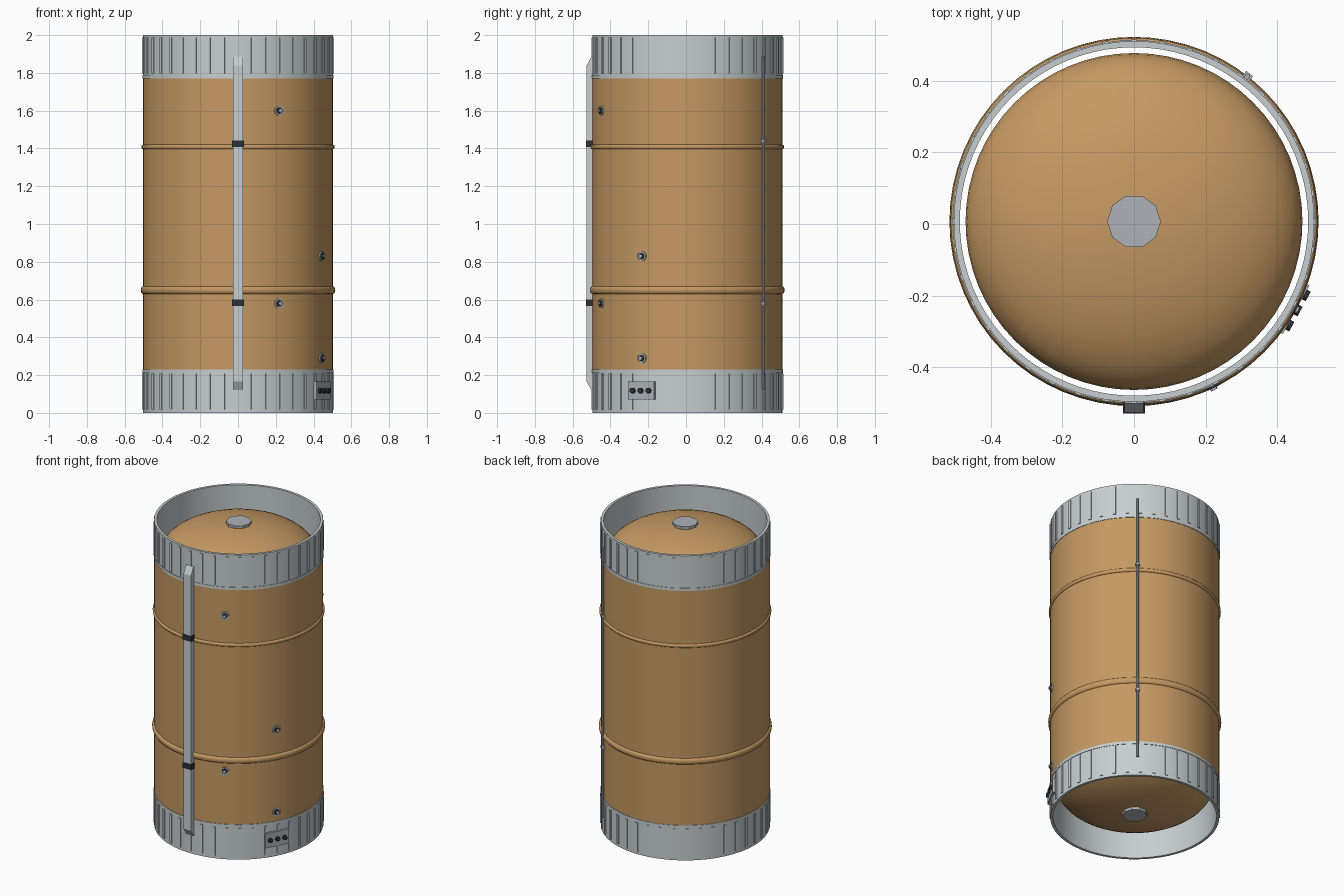
import bpy, bmesh
from math import radians, sin, cos, pi
from mathutils import Matrix, Vector

default = bpy.data.objects.get("Cube")
if default:
    bpy.data.objects.remove(default, do_unlink=True)

AXIS_Y = 0.007          # tank axis sits slightly behind the origin
R = 0.503               # outer tank radius


def material(name, rgb):
    m = bpy.data.materials.new(name)
    m.use_nodes = True
    m.diffuse_color = (*rgb, 1)
    m.node_tree.nodes["Principled BSDF"].inputs["Base Color"].default_value = (*rgb, 1)
    return m


TAN = material("tan insulation", (0.56, 0.32, 0.125))
LIGHT = material("light grey metal", (0.57, 0.62, 0.63))
GREY = material("mid grey metal", (0.42, 0.45, 0.48))
DARK = material("dark rubber", (0.025, 0.03, 0.035))


def finish(name, bm, mat, smooth=True):
    bmesh.ops.recalc_face_normals(bm, faces=bm.faces)
    mesh = bpy.data.meshes.new(name)
    bm.to_mesh(mesh)
    bm.free()
    mesh.materials.append(mat)
    obj = bpy.data.objects.new(name, mesh)
    bpy.context.collection.objects.link(obj)
    if smooth:
        bpy.ops.object.select_all(action='DESELECT')
        obj.select_set(True)
        bpy.context.view_layer.objects.active = obj
        bpy.ops.object.shade_smooth_by_angle(angle=radians(35))
    return obj


def lathe(name, profile, mat, segments=64, closed=True):
    """Revolve an (r, z) profile round the tank axis."""
    bm = bmesh.new()
    verts = [bm.verts.new((r, AXIS_Y, z)) for r, z in profile]
    edges = [bm.edges.new(pair) for pair in zip(verts, verts[1:])]
    if closed:
        edges.append(bm.edges.new((verts[-1], verts[0])))
    bmesh.ops.spin(bm, geom=verts + edges, cent=(0, AXIS_Y, 0), axis=(0, 0, 1),
                   angle=2 * pi, steps=segments, use_merge=True)
    bmesh.ops.remove_doubles(bm, verts=bm.verts, dist=1e-5)
    return finish(name, bm, mat)


def around(angle, radius, z):
    """Frame on the tank wall: local x points outward, y along the wall."""
    return (Matrix.Translation((0, AXIS_Y, 0)) @ Matrix.Rotation(radians(angle), 4, 'Z')
            @ Matrix.Translation((radius, 0, z)))


def add_box(bm, frame, size):
    bmesh.ops.create_cube(bm, size=1, matrix=frame @ Matrix.Diagonal((*size, 1)))


def add_disc(bm, frame, radius, depth, segments=12):
    """Cylinder whose axis points outward from the wall."""
    bmesh.ops.create_cone(bm, cap_ends=True, segments=segments, radius1=radius, radius2=radius,
                          depth=depth, matrix=frame @ Matrix.Rotation(pi / 2, 4, 'Y'))


def bump(z, half, height, steps=6):
    """Rounded ridge in the tank wall profile."""
    return [(R + height * sin(pi * i / steps), z - half * cos(pi * i / steps))
            for i in range(steps + 1)]


# Insulated outer wall with two ridges
wall = [(0.488, 0.225), (R, 0.225)] + bump(0.65, 0.02, 0.012) \
    + bump(1.408, 0.012, 0.009) + [(R, 1.775), (0.488, 1.775)]
lathe("outer_wall", wall, TAN)

# Inner tank with a shallow dome at each end
arc = [(0.47 * sin(pi / 2 * i / 12), 0.205 * cos(pi / 2 * i / 12)) for i in range(13)]
tank = [(r, 1.77 + h) for r, h in arc] + [(r, 0.23 - h) for r, h in reversed(arc)]
lathe("inner_tank", tank, TAN, closed=False)

# Ten-sided hatch on each dome
for name, z in (("top_hatch", 1.975), ("bottom_hatch", 0.025)):
    bm = bmesh.new()
    bmesh.ops.create_cone(bm, cap_ends=True, segments=10, radius1=0.075, radius2=0.075, depth=0.03,
                          matrix=Matrix.Translation((0, AXIS_Y, z)) @ Matrix.Rotation(pi / 10, 4, 'Z'))
    finish(name, bm, GREY, smooth=False)

# End skirts, each a ring with a plain collar and forty stiffening ribs
for name, low, high, rib_mid, rib_len in (("bottom", 0, 0.23, 0.113, 0.19),
                                          ("top", 1.77, 2, 1.892, 0.19)):
    lathe(name + "_skirt", [(0.486, low), (R, low), (R, high), (0.486, high)], LIGHT, 80)
    bm = bmesh.new()
    for i in range(40):
        add_box(bm, around(i * 9, R, rib_mid), (0.01, 0.018, rib_len))
    finish(name + "_skirt_ribs", bm, LIGHT, smooth=False)
collar = [(R - 0.005, 0.212), (R + 0.003, 0.212), (R + 0.003, 0.23), (R - 0.005, 0.23)]
lathe("bottom_collar", collar, LIGHT, 80)
lathe("top_collar", [(r, 2 - z) for r, z in collar], LIGHT, 80)

# Cable duct up the front, with sloping ends
bm = bmesh.new()
side = [(-0.485, 0.12), (-0.5, 0.12), (-0.526, 0.165),
        (-0.526, 1.84), (-0.5, 1.888), (-0.485, 1.888)]
face = bm.faces.new([bm.verts.new((-0.027, y, z)) for y, z in side])
grown = bmesh.ops.extrude_face_region(bm, geom=[face])
bmesh.ops.translate(bm, vec=(0.054, 0, 0),
                    verts=[v for v in grown["geom"] if isinstance(v, bmesh.types.BMVert)])
finish("cable_duct", bm, LIGHT, smooth=False)

# Dark straps holding the duct
for name, z in (("lower_strap", 0.583), ("upper_strap", 1.425)):
    bm = bmesh.new()
    add_box(bm, Matrix.Translation((0, -0.509, z)), (0.062, 0.04, 0.036))
    finish(name, bm, DARK, smooth=False)

# Thin pipe at the back, with two clamps
bm = bmesh.new()
bmesh.ops.create_cone(bm, cap_ends=True, segments=10, radius1=0.008, radius2=0.008,
                      depth=1.77, matrix=around(52, R + 0.01, 1.005))
finish("back_pipe", bm, GREY)
bm = bmesh.new()
for z in (0.58, 1.44):
    add_box(bm, around(52, R + 0.01, z), (0.022, 0.024, 0.016))
finish("pipe_clamps", bm, GREY, smooth=False)

# Round ports: grey flange, dark ring and a small grey plug
ports = [(-64.5, 0.58), (-64.5, 1.6), (-28.5, 0.29), (-28.5, 0.83)]
for name, radius, out, mat in (("port_flanges", 0.026, 0.006, GREY),
                               ("port_rings", 0.017, 0.012, DARK),
                               ("port_plugs", 0.01, 0.018, GREY)):
    bm = bmesh.new()
    for angle, z in ports:
        add_disc(bm, around(angle, R + out / 2 - 0.005, z), radius, out + 0.01)
    finish(name, bm, mat)

# Connector plate on the bottom skirt with three dark sockets
bm = bmesh.new()
add_box(bm, around(-28.5, R, 0.118), (0.024, 0.155, 0.096))
finish("connector_plate", bm, GREY, smooth=False)
bm = bmesh.new()
for offset in (-0.048, 0, 0.048):
    add_disc(bm, around(-28.5, R + 0.014, 0.118) @ Matrix.Translation((0, offset, 0)), 0.015, 0.02)
finish("connector_sockets", bm, DARK)
